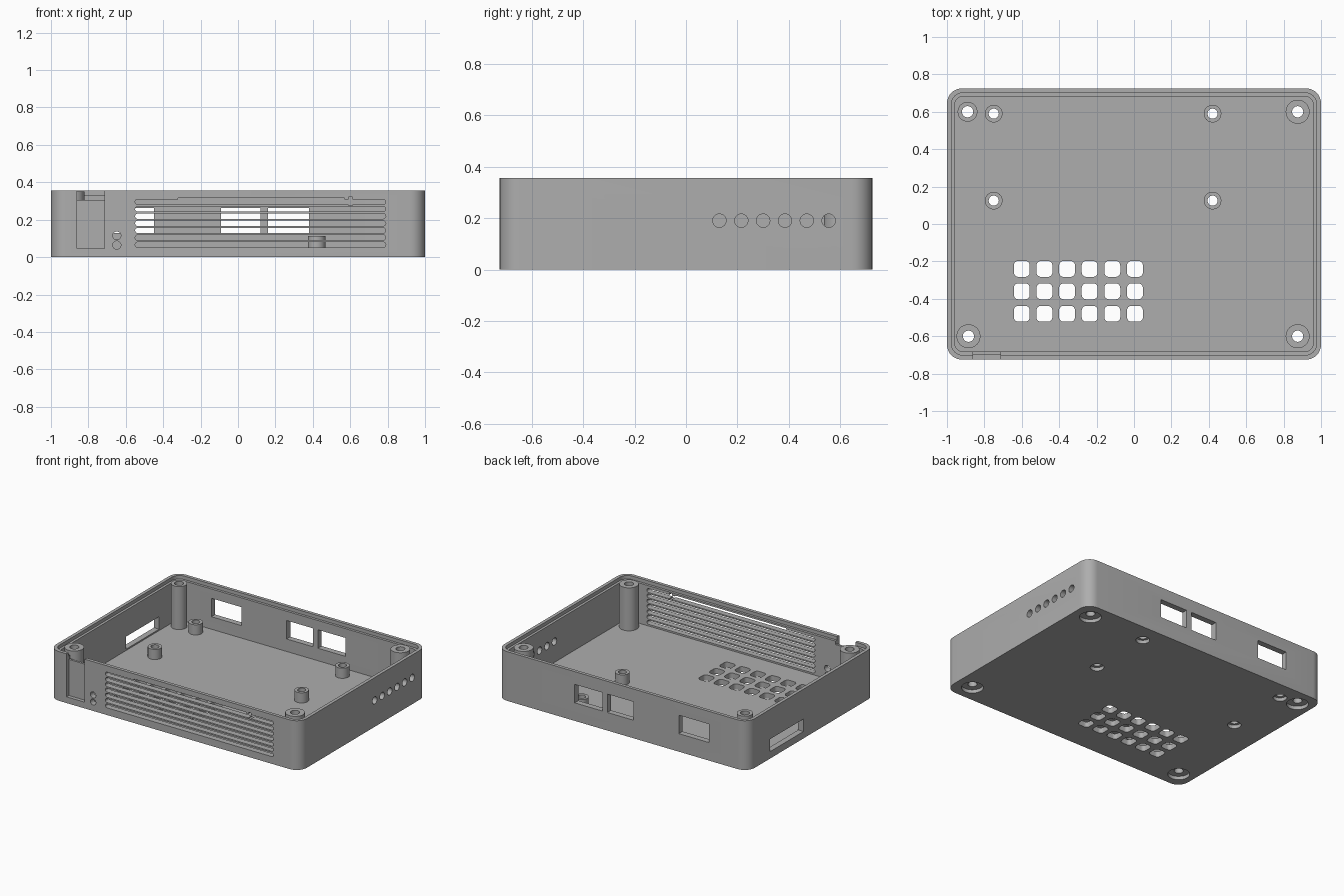
import bpy
import bmesh
import math

if "Cube" in bpy.data.objects:
    bpy.data.objects.remove(bpy.data.objects["Cube"], do_unlink=True)

grey = bpy.data.materials.new("plastic_grey")
grey.use_nodes = True
COLOUR = (0.42, 0.42, 0.42, 1)
grey.diffuse_color = COLOUR
grey.node_tree.nodes["Principled BSDF"].inputs["Base Color"].default_value = COLOUR

X, Y, H = 1.0, 0.725, 0.355      # half width, half depth, height
WALL, FLOOR, RADIUS = 0.042, 0.04, 0.08
PLACE = {"x": lambda u, v, t: (t, u, v),
         "y": lambda u, v, t: (u, t, v),
         "z": lambda u, v, t: (u, v, t)}


def prism(bm, cu, cv, w, h, r, lo, hi, axis="z", seg=8):
    """Rounded rectangle (a circle when w = h = 2r) extruded along an axis."""
    pts = []
    if r == 0:
        pts = [(cu + a * w / 2, cv + b * h / 2)
               for a, b in ((1, 1), (-1, 1), (-1, -1), (1, -1))]
    else:
        for k, (a, b) in enumerate(((1, 1), (-1, 1), (-1, -1), (1, -1))):
            for i in range(seg + 1):
                ang = (k + i / seg) * math.pi / 2
                p = (cu + a * (w / 2 - r) + r * math.cos(ang),
                     cv + b * (h / 2 - r) + r * math.sin(ang))
                if not pts or math.dist(p, pts[-1]) > 1e-5:
                    pts.append(p)
        if math.dist(pts[0], pts[-1]) < 1e-5:
            pts.pop()
    ends = [[bm.verts.new(PLACE[axis](u, v, t)) for u, v in pts] for t in (lo, hi)]
    bm.faces.new(ends[0])
    bm.faces.new(ends[1])
    n = len(pts)
    for i in range(n):
        j = (i + 1) % n
        bm.faces.new((ends[0][i], ends[0][j], ends[1][j], ends[1][i]))


def build(name, *prisms):
    bm = bmesh.new()
    for p in prisms:
        prism(bm, *p)
    bmesh.ops.recalc_face_normals(bm, faces=bm.faces)
    mesh = bpy.data.meshes.new(name)
    bm.to_mesh(mesh)
    bm.free()
    mesh.materials.append(grey)
    ob = bpy.data.objects.new(name, mesh)
    bpy.context.collection.objects.link(ob)
    return ob


def activate(ob):
    bpy.ops.object.select_all(action="DESELECT")
    ob.select_set(True)
    bpy.context.view_layer.objects.active = ob


def cut(ob, *prisms):
    cutter = build("cutter", *prisms)
    cutter.hide_render = True
    mod = ob.modifiers.new("cut", "BOOLEAN")
    mod.operation, mod.solver, mod.object = "DIFFERENCE", "EXACT", cutter
    activate(ob)
    bpy.ops.object.modifier_apply(modifier=mod.name)
    bpy.data.objects.remove(cutter, do_unlink=True)


def finish(ob):
    activate(ob)
    bpy.ops.object.shade_smooth_by_angle(angle=math.radians(30))


def disc(u, v, r, lo, hi, axis="z"):
    return (u, v, 2 * r, 2 * r, r, lo, hi, axis)


def box(u0, u1, v0, v1, lo, hi, axis):
    return ((u0 + u1) / 2, (v0 + v1) / 2, u1 - u0, v1 - v0, 0, lo, hi, axis)


# Tray with cavity and stepped rim
tray = build("case_tray", (0, 0, 2 * X, 2 * Y, RADIUS, 0, H))
cut(tray, (0, 0, 2 * (X - WALL), 2 * (Y - WALL), 0.045, FLOOR, H + 0.1))
cut(tray, (0, 0, 2 * (X - 0.024), 2 * (Y - 0.024), 0.06, H - 0.025, H + 0.1))

# Floor vent grid
cut(tray, *[(-0.6 + 0.121 * i, -0.24 - 0.12 * j, 0.085, 0.085, 0.024, -0.1, 0.1)
            for i in range(6) for j in range(3)])

# Front vent slots, with the widened top slot and small latch opening
front = (-Y - 0.1, -Y + 0.1, "y")
cut(tray, *[(0.12, 0.066 + 0.0382 * i, 1.34, 0.028, 0.0139, *front) for i in range(7)])
cut(tray, box(-0.32, 0.57, 0.29, 0.317, *front), box(0.59, 0.612, 0.275, 0.322, *front))

# Front indicator holes
cut(tray, *[disc(-0.648, z, 0.022, *front) for z in (0.064, 0.115)])

# Front recess with open notch above it
cut(tray, box(-0.86, -0.715, 0.045, H + 0.1, -Y - 0.1, -Y + 0.026, "y"))
cut(tray, box(-0.86, -0.715, 0.305, H + 0.1, *front))

# Back port windows
cut(tray, *[box(a, b, 0.13, 0.263, Y - 0.1, Y + 0.1, "y")
            for a, b in ((0.16, 0.38), (-0.09, 0.12), (-0.69, -0.45))])

# Side window and row of side holes
cut(tray, box(0.09, 0.47, 0.05, 0.14, -X - 0.1, -X + 0.1, "x"))
cut(tray, *[disc(0.13 + 0.085 * i, 0.19, 0.026, X - 0.1, X + 0.1, "x") for i in range(6)])

# Corner screw pillars and board standoffs, each with bore and counterbore
pillars = [("corner_pillar", x, y, r, 0.03, 0.072, 0.35)
           for x, y, r in ((-0.89, 0.6, 0.053), (0.875, 0.6, 0.064),
                           (-0.885, -0.6, 0.064), (0.875, -0.6, 0.064))]
pillars += [("board_standoff", x, y, 0.047, 0.027, 0.045, 0.113)
            for x in (-0.75, 0.42) for y in (0.59, 0.125)]
cut(tray, *[disc(x, y, hole, -0.1, 0.2) for _, x, y, _, hole, _, _ in pillars])
cut(tray, *[disc(x, y, bore, -0.1, 0.025) for _, x, y, _, _, bore, _ in pillars])
for name, x, y, r, hole, bore, top in pillars:
    post = build(name, disc(x, y, r, FLOOR - 0.01, top))
    cut(post, disc(x, y, hole, -0.1, 0.5))
    finish(post)
finish(tray)
